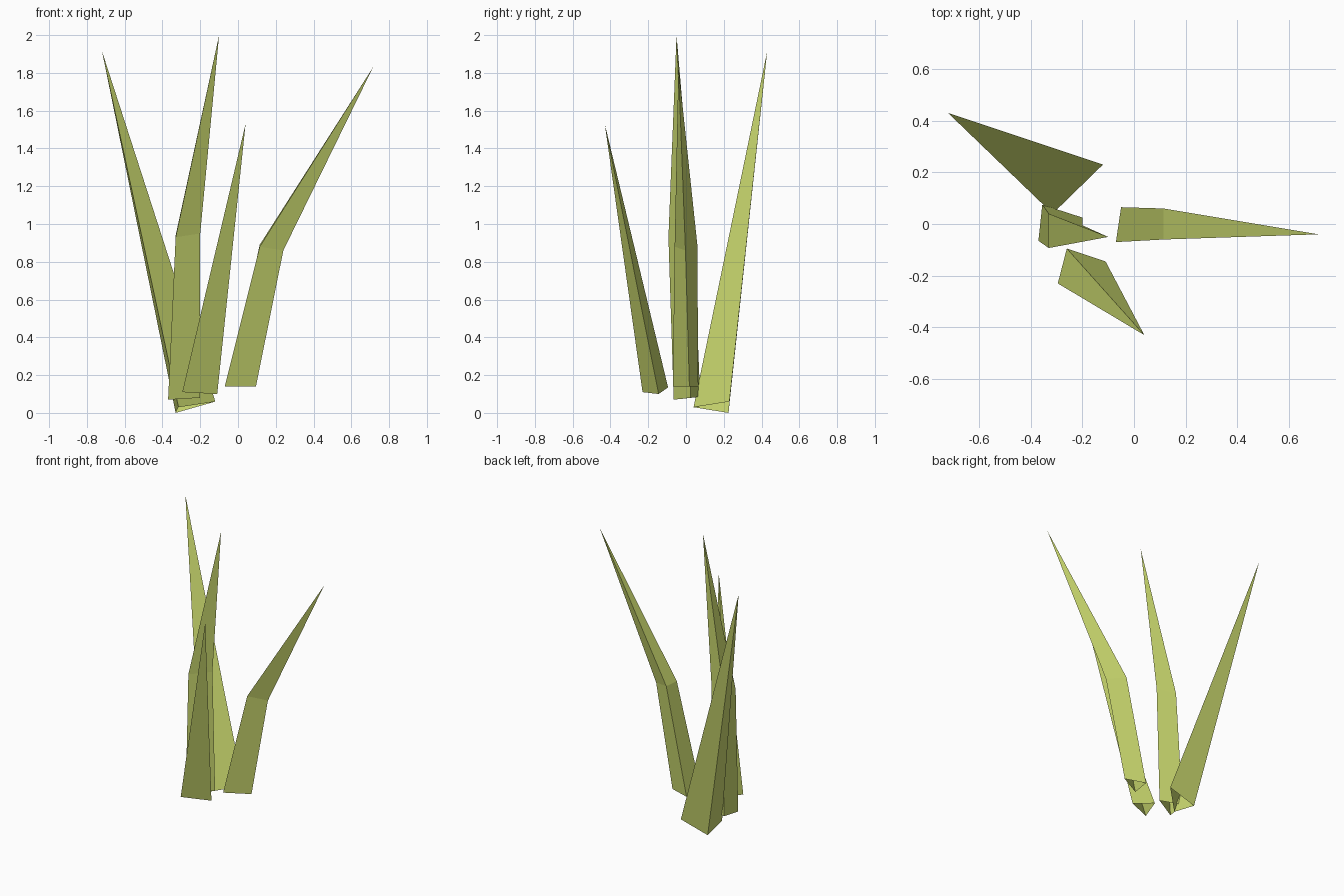
import bpy

if "Cube" in bpy.data.objects:
    bpy.data.objects.remove(bpy.data.objects["Cube"])

mat = bpy.data.materials.new("grass_green")
mat.diffuse_color = (0.6, 0.7, 0.16, 1)
mat.use_nodes = True
mat.node_tree.nodes["Principled BSDF"].inputs["Base Color"].default_value = mat.diffuse_color


def blade(name, rings, tip):
    """Three-sided blade: stacked triangle rings (counterclockwise), open at the root, ending in a point."""
    verts = [p for ring in rings for p in ring] + [tip]
    faces = []
    for r in range(len(rings) - 1):
        a, b = 3 * r, 3 * r + 3
        faces += [(a + i, a + (i + 1) % 3, b + (i + 1) % 3, b + i) for i in range(3)]
    last = 3 * (len(rings) - 1)
    faces += [(last + i, last + (i + 1) % 3, len(verts) - 1) for i in range(3)]
    mesh = bpy.data.meshes.new(name)
    mesh.from_pydata(verts, [], faces)
    mesh.materials.append(mat)
    obj = bpy.data.objects.new(name, mesh)
    bpy.context.collection.objects.link(obj)


# Straight blades
blade("back_blade",
      [[(-0.12, 0.23, 0.06), (-0.33, 0.225, 0.0), (-0.315, 0.04, 0.03)]],
      (-0.72, 0.43, 1.915))
blade("front_blade",
      [[(-0.295, -0.23, 0.11), (-0.11, -0.145, 0.10), (-0.26, -0.095, 0.135)]],
      (0.04, -0.43, 1.53))

# Blades with a bend halfway up
blade("middle_blade",
      [[(-0.37, -0.065, 0.07), (-0.20, 0.025, 0.08), (-0.355, 0.075, 0.085)],
       [(-0.33, -0.093, 0.93), (-0.20, -0.005, 0.95), (-0.33, 0.04, 0.94)]],
      (-0.10, -0.05, 2.0))
blade("right_blade",
      [[(-0.07, -0.07, 0.14), (0.095, 0.018, 0.14), (-0.05, 0.065, 0.14)],
       [(0.115, -0.06, 0.88), (0.24, -0.003, 0.86), (0.115, 0.06, 0.89)]],
      (0.715, -0.04, 1.83))
